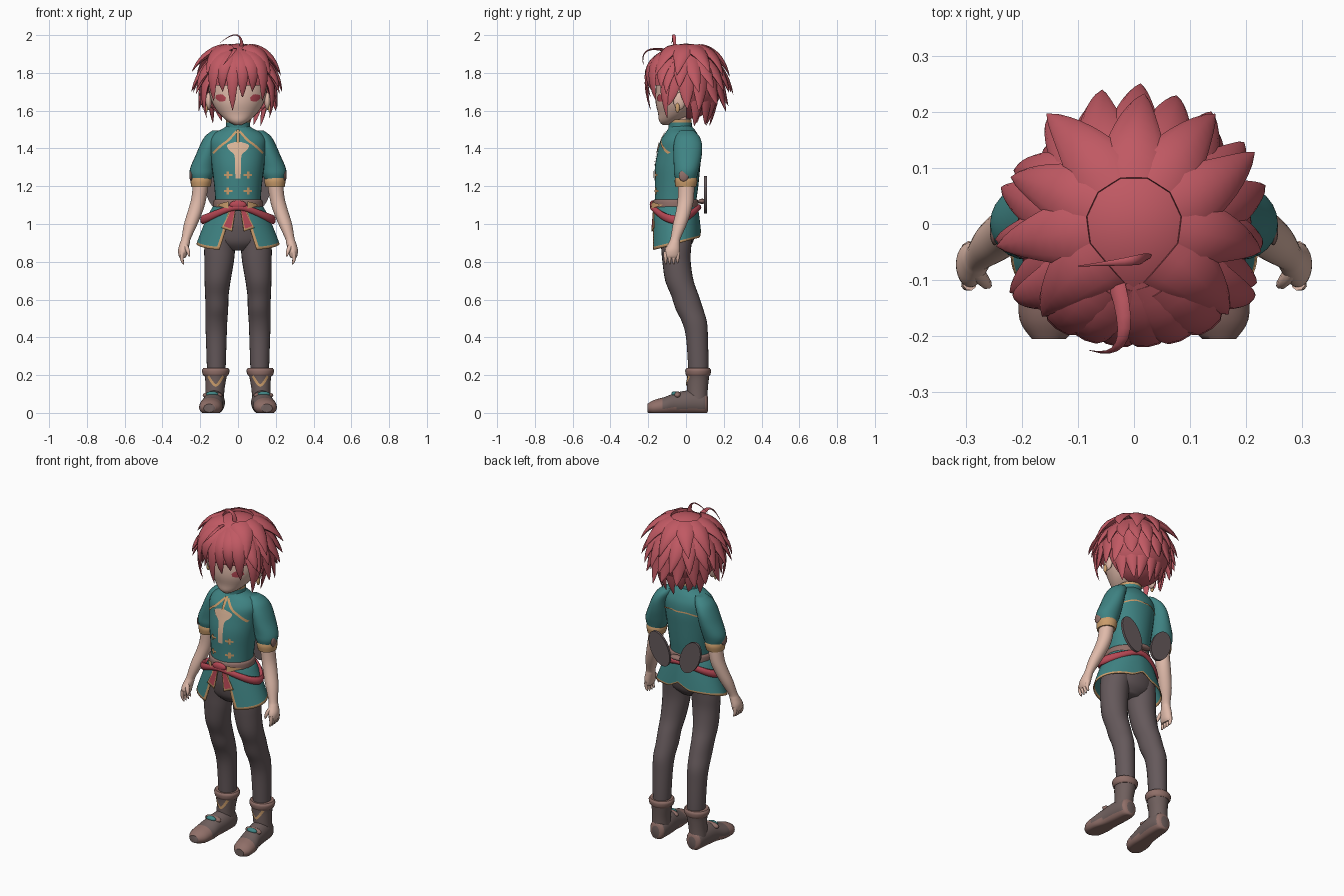
import bpy, bmesh, math, random
from math import sin, cos, pi, radians
from mathutils import Vector, Matrix

if "Cube" in bpy.data.objects:
    bpy.data.objects.remove(bpy.data.objects["Cube"], do_unlink=True)
random.seed(4)


def material(name, *rgb):
    m = bpy.data.materials.new(name)
    m.use_nodes = True
    m.diffuse_color = (*rgb, 1)
    for node in m.node_tree.nodes:
        if node.type == 'BSDF_PRINCIPLED':
            node.inputs["Base Color"].default_value = (*rgb, 1)
    return m


HAIR = material("hair red", .53, .1, .125)
SASH = material("sash red", .47, .065, .09)
TEAL = material("cloth teal", .05, .23, .23)
GOLD = material("trim gold", .6, .34, .15)
CREAM = material("pale cream", .72, .47, .32)
SKIN = material("skin", .74, .49, .4)
PANTS = material("trouser grey", .13, .1, .105)
BOOT = material("boot grey brown", .16, .115, .11)
BROWN = material("leather brown", .28, .16, .14)


def smooth(rows, k=4):
    """Rounded interpolation through rows of numbers."""
    out = []
    for i in range(len(rows) - 1):
        p = [rows[max(0, min(len(rows) - 1, i + o))] for o in (-1, 0, 1, 2)]
        for s in range(k):
            t = s / k
            out.append([b + .5 * t * (c - a + t * (2 * a - 5 * b + 4 * c - d + t * (3 * (b - c) + d - a)))
                        for a, b, c, d in zip(*p)])
    return out + [list(rows[-1])]


def add_grid(bm, rows, closed=True, caps=True, rule=None):
    vs = [[bm.verts.new(p) for p in row] for row in rows]
    n = len(rows[0])
    for i in range(len(vs) - 1):
        for j in range(n if closed else n - 1):
            f = bm.faces.new((vs[i][j], vs[i][(j + 1) % n], vs[i + 1][(j + 1) % n], vs[i + 1][j]))
            if rule:
                f.material_index = int(rule(f.calc_center_median(), i, j))
    if caps:
        bm.faces.new(vs[0])
        bm.faces.new(vs[-1])


def finish(bm, name, mats, mirror=False, thick=0):
    bmesh.ops.recalc_face_normals(bm, faces=bm.faces)
    me = bpy.data.meshes.new(name)
    bm.to_mesh(me)
    bm.free()
    for m in mats:
        me.materials.append(m)
    ob = bpy.data.objects.new(name, me)
    bpy.context.collection.objects.link(ob)
    if mirror:
        ob.modifiers.new("Mirror", 'MIRROR')
    if thick:
        ob.modifiers.new("Solidify", 'SOLIDIFY').thickness = thick
    return ob


def loft(name, rings, mats, mirror=False, axis='z', rule=None, n=24):
    """Rings are centre x, y, z and two radii."""
    rows = []
    for x, y, z, a, b in smooth(rings):
        turn = [2 * pi * j / n for j in range(n)]
        rows.append([(x + a * cos(t), y + b * sin(t), z) if axis == 'z' else
                     (x + a * cos(t), y, max(0, z + b * sin(t))) for t in turn])
    bm = bmesh.new()
    add_grid(bm, rows, rule=rule)
    return finish(bm, name, mats, mirror)


def sheet(name, rows, mats, rule=None, mirror=False, thick=0):
    bm = bmesh.new()
    add_grid(bm, rows, False, False, rule)
    return finish(bm, name, mats, mirror, thick)


def blob(name, loc, size, mat, mirror=False):
    bm = bmesh.new()
    bmesh.ops.create_uvsphere(bm, u_segments=20, v_segments=12, radius=1,
                              matrix=Matrix.Translation(loc) @ Matrix.Diagonal((*size, 1)))
    return finish(bm, name, [mat], mirror)


def ribbon(name, rings, path, mat, mirror=False, side=-1, off=.005):
    """Flat trim (x, z, half width) laid on a lofted surface."""
    body = smooth(rings)

    def place(x, z):
        for a, b in zip(body, body[1:]):
            if a[2] <= z <= b[2]:
                t = (z - a[2]) / (b[2] - a[2])
                cx, cy, _, ra, rb = [p + (q - p) * t for p, q in zip(a, b)]
                return (x, cy + side * (rb * max(0, 1 - ((x - cx) / ra) ** 2) ** .5 + off), z)
        return (x, body[0][1], z)

    pts = smooth(path, 6)
    rows = []
    for i, (x, z, w) in enumerate(pts):
        a, b = pts[max(0, i - 1)], pts[min(len(pts) - 1, i + 1)]
        d = Vector((b[0] - a[0], b[1] - a[1])).normalized()
        rows.append([place(x - d.y * w * k, z + d.x * w * k) for k in (-1, -.5, 0, .5, 1)])
    return sheet(name, rows, [mat], mirror=mirror)


def lock(bm, a, b, c, w, centre, flat=.4, power=.75):
    """Tapered tuft along a bent path."""
    a, b, c, centre = map(Vector, (a, b, c, centre))
    rows = []
    for i in range(10):
        t = i / 9
        p = a * (1 - t) ** 2 + b * 2 * t * (1 - t) + c * t * t
        d = ((b - a) * (1 - t) + (c - b) * t).normalized()
        s = d.cross(p - centre).normalized()
        n = s.cross(d)
        r = max(.0008, w * (1 - t) ** power)
        rows.append([p + s * r * cos(k * pi / 4) + n * r * flat * sin(k * pi / 4) for k in range(8)])
    add_grid(bm, rows)


# Legs and hips
loft("trouser_leg", [(.115, .065, .18, .046, .05), (.115, .065, .25, .05, .054), (.115, .058, .4, .055, .058),
                     (.115, .045, .48, .058, .066), (.112, .018, .55, .06, .073), (.112, -.005, .62, .062, .073),
                     (.108, -.035, .7, .069, .075), (.1, -.05, .8, .078, .075), (.096, -.052, .88, .082, .08),
                     (.085, -.05, .97, .08, .09)], [PANTS], True)
loft("hips", [(0, -.05, .86, .06, .05), (0, -.05, .9, .14, .085), (0, -.05, .96, .165, .1),
              (0, -.05, 1.02, .15, .105), (0, -.05, 1.1, .115, .1)], [PANTS])

# Boots
shaft = [(.125, .06, .05, .05, .052), (.122, .06, .12, .05, .055), (.118, .063, .18, .056, .058), (.118, .064, .21, .062, .062)]
loft("boot_shaft", shaft, [BOOT], True)
loft("boot_cuff", [(.118, .064, .195, .062, .06), (.118, .064, .205, .069, .066), (.118, .064, .225, .073, .068),
                   (.118, .064, .237, .066, .062)], [BROWN], True)
loft("boot_foot", [(.122, .117, .045, .025, .035), (.122, .1, .05, .047, .058), (.125, .03, .055, .056, .065),
                   (.133, -.05, .048, .056, .06), (.142, -.11, .035, .062, .05), (.148, -.17, .028, .056, .04),
                   (.152, -.205, .025, .03, .022)], [BOOT, BROWN], True, 'y',
     lambda c, i, j: c.z < .026 or c.y < -.13 or c.y > .1)
blob("boot_strap", (.135, -.045, .093), (.052, .022, .02), BROWN, True)
blob("boot_buckle", (.137, -.062, .1), (.032, .016, .014), TEAL, True)
ribbon("boot_trim", shaft, [(.078, .195, .006), (.118, .145, .007), (.158, .195, .006)], GOLD, True)

# Tunic body, collar and neck
torso = [(0, -.055, 1.07, .122, .112), (0, -.055, 1.12, .12, .11), (0, -.05, 1.2, .126, .115),
         (0, -.045, 1.3, .138, .12), (0, -.035, 1.38, .146, .116), (0, -.03, 1.44, .15, .106),
         (0, -.026, 1.48, .125, .085), (0, -.026, 1.505, .08, .068), (0, -.03, 1.52, .06, .058)]
loft("tunic_body", torso, [TEAL], n=32)
loft("collar", [(0, -.03, 1.495, .066, .063), (0, -.031, 1.52, .063, .062), (0, -.033, 1.552, .065, .063)],
     [TEAL, GOLD], rule=lambda c, i, j: c.z > 1.538)
loft("neck", [(0, -.025, 1.47, .05, .05), (0, -.025, 1.56, .048, .048), (0, -.02, 1.64, .05, .05)], [SKIN])
ribbon("chest_panel", torso, [(0, 1.435, .012), (0, 1.42, .055), (0, 1.395, .05), (0, 1.365, .02),
                              (0, 1.31, .016), (0, 1.24, .014)], CREAM)
ribbon("chest_seam", torso, [(.01, 1.49, .006), (.05, 1.445, .006), (.09, 1.415, .006), (.132, 1.375, .006)], GOLD, True)
ribbon("back_seam", torso, [(0, 1.4, .004), (.06, 1.4, .004), (.13, 1.375, .004)], GOLD, True, 1)
ribbon("collar_opening", torso, [(0, 1.5, .009), (0, 1.43, .007)], GOLD, off=.008)
for z in (1.26, 1.175):
    ribbon("button_loop", torso, [(.03, z, .006), (.075, z, .006)], GOLD, True)
    ribbon("button", torso, [(.055, z - .018, .007), (.055, z + .018, .007)], GOLD, True, off=.007)

# Skirt panels with a trimmed edge
panel = []
for i in range(17):
    v = i / 16
    row = []
    for j in range(33):
        start = .24 + .23 * v
        a = start + (pi - start) * j / 32
        hem = .895 - .035 * cos(a) + .035 * max(0, 1 - abs(pi - a) / .3)
        flare = v ** .8
        row.append(((.126 + .094 * flare) * sin(a), -.055 - (.116 + .018 * flare) * cos(a), 1.1 + (hem - 1.1) * v))
    row[-1] = (0, row[-1][1], row[-1][2])
    panel.append(row)
sheet("tunic_skirt", panel, [TEAL, GOLD], lambda c, i, j: i == 15 or j == 0, True, .006)

# Sash, belt and hanging tails
tail = [[(.012 + .02 * v + (.022 + .033 * v) * u, -.174 - .01 * v + .012 * u * v, 1.085 - .125 * v + .02 * u * v)
         for u in [k / 8 for k in range(9)]] for v in [k / 10 for k in range(11)]]
sheet("sash_tail", tail, [SASH, GOLD], lambda c, i, j: i == 9 or j in (0, 7), True, .006)
loft("belt", [(0, -.055, 1.082, .128, .117), (0, -.055, 1.092, .132, .121), (0, -.055, 1.12, .131, .12),
              (0, -.055, 1.13, .124, .114)], [BROWN])
sash = []
for i in range(49):
    a = 2 * pi * i / 48
    drop = sin(a) ** 2
    sash.append([((.128 + .058 * drop + .014 * cos(k)) * sin(a), -.055 - (.122 + .014 * cos(k)) * cos(a),
                  1.088 - .065 * drop + (.016 + .008 * drop) * sin(k)) for k in [pi * q / 5 for q in range(10)]])
bm = bmesh.new()
add_grid(bm, sash, caps=False)
finish(bm, "hip_sash", [SASH])
blob("sash_knot", (0, -.178, 1.102), (.045, .014, .023), SASH)
ribbon("belt_point", torso, [(.05, 1.1, .02), (.08, 1.1, .012), (.11, 1.1, .002)], GOLD, True, off=.026)

# Oval plates behind the waist
bm = bmesh.new()
bmesh.ops.create_cone(bm, cap_ends=True, segments=36, radius1=1, radius2=1, depth=1,
                      matrix=Matrix.Translation((.103, .103, 1.155)) @ Matrix.Rotation(radians(25), 4, 'Y')
                      @ Matrix.Diagonal((.06, .014, .105, 1)) @ Matrix.Rotation(pi / 2, 4, 'X'))
finish(bm, "back_plate", [PANTS], True)
blob("back_plate_tie", (0, .085, 1.12), (.05, .022, .014), BROWN)

# Sleeves and arms
loft("sleeve", [(.105, .005, 1.495, .03, .035), (.128, .008, 1.465, .046, .062), (.15, .01, 1.42, .05, .075),
                (.168, .008, 1.36, .058, .075), (.186, .004, 1.3, .066, .068), (.192, 0, 1.265, .064, .063),
                (.194, 0, 1.235, .052, .055)], [TEAL], True)
loft("sleeve_cuff", [(.195, 0, 1.245, .053, .057), (.195, 0, 1.225, .056, .06), (.197, -.001, 1.195, .05, .054)], [GOLD], True)
blob("cuff_gem", (.248, -.012, 1.255), (.009, .026, .03), BROWN, True)
loft("arm", [(.19, 0, 1.27, .044, .045), (.205, 0, 1.15, .04, .043), (.222, -.01, 1.08, .04, .041),
             (.25, -.032, 1, .036, .037), (.274, -.055, .925, .025, .027), (.281, -.062, .9, .026, .03),
             (.29, -.071, .865, .027, .039), (.293, -.074, .835, .022, .039), (.294, -.075, .82, .014, .034)], [SKIN], True)
bm = bmesh.new()
for k in range(4):
    y = -.106 + .021 * k
    lock(bm, (.293, y, .85), (.305, y - .004, .815), (.286, y, .785 + .006 * (k == 3)), .013, (0, 0, .8), 1, .4)
lock(bm, (.28, -.085, .885), (.262, -.112, .86), (.258, -.108, .825), .014, (0, 0, .8), 1, .4)
finish(bm, "fingers", [SKIN], True)

# Head, eyes and ears
head = [(0, -.1, 1.525, .02, .025), (0, -.088, 1.545, .056, .054), (0, -.058, 1.585, .1, .09), (0, -.035, 1.645, .138, .126),
        (0, -.015, 1.72, .155, .145), (0, 0, 1.82, .14, .145), (0, 0, 1.9, .07, .07)]
loft("head", head, [SKIN], n=32)
ribbon("eye", head, [(.066, 1.66, .008), (.09, 1.667, .02), (.118, 1.674, .009)], SASH, True)
blob("ear", (.156, -.035, 1.65), (.016, .032, .046), SKIN, True)
blob("earring", (.168, -.045, 1.615), (.009, .012, .026), GOLD, True)

# Hair cap
bm = bmesh.new()
bmesh.ops.create_uvsphere(bm, u_segments=40, v_segments=28, radius=1,
                          matrix=Matrix.Translation((0, 0, 1.755)) @ Matrix.Diagonal((.195, .198, .2, 1)))
bmesh.ops.delete(bm, geom=[f for f in bm.faces if f.calc_center_median().y < 0 and f.calc_center_median().z < 1.735],
                 context='FACES')
finish(bm, "hair_cap", [HAIR])


# Hair tufts in tiers: count, start and end angle, width, then radius and height of root, bend and tip
def polar(angle, r, z):
    return (r * sin(angle), -r * cos(angle), z)


core = (0, 0, 1.74)
bm = bmesh.new()
tiers = [(9, 50, 310, .07, (.08, 1.925), (.185, 1.915), (.245, 1.79)),
         (13, 62, 298, .058, (.14, 1.86), (.215, 1.8), (.245, 1.705)),
         (11, 68, 292, .052, (.18, 1.77), (.2, 1.68), (.215, 1.615)),
         (7, 112, 248, .045, (.155, 1.68), (.15, 1.6), (.135, 1.535))]
for n, first, last, w, root, bend, tip in tiers:
    for k in range(n):
        a = radians(first + (last - first) * k / (n - 1))
        end = a + random.uniform(-.12, .12)
        lock(bm, polar(a, *root), polar(a, *bend),
             polar(end, tip[0] + random.uniform(-.015, .01), tip[1] + random.uniform(-.02, .02)), w, core)
finish(bm, "hair_tufts", [HAIR])

# Fringe, side locks and loose strands
bm = bmesh.new()
for x, z in ((-.135, 1.65), (-.085, 1.7), (-.03, 1.6), (.025, 1.67), (.08, 1.7), (.135, 1.65)):
    depth = (1 - (x / .25) ** 2) ** .5
    lock(bm, (x * .5, -.1, 1.905), (x * 1.15, -.26 * depth, 1.85), (x * .95, -.188 * depth, z), .056, core, .35, .6)
for s in (-1, 1):
    lock(bm, (s * .13, -.09, 1.83), (s * .21, -.13, 1.72), (s * .165, -.1, 1.56), .045, core)
    lock(bm, (s * .12, -.1, 1.86), (s * .2, -.14, 1.8), (s * .215, -.13, 1.72), .05, core)
finish(bm, "hair_fringe", [HAIR])
bm = bmesh.new()
lock(bm, (.02, -.06, 1.94), (.02, -.065, 2.055), (-.1, -.075, 1.955), .013, core)
lock(bm, (-.03, -.11, 1.92), (.01, -.25, 1.95), (-.08, -.225, 1.84), .016, core)
finish(bm, "loose_strands", [HAIR])

# Smooth shading with sharp creases kept
bpy.ops.object.select_all(action='DESELECT')
for ob in bpy.context.collection.objects:
    if ob.type == 'MESH':
        ob.select_set(True)
        bpy.context.view_layer.objects.active = ob
bpy.ops.object.shade_smooth_by_angle(angle=radians(50))
